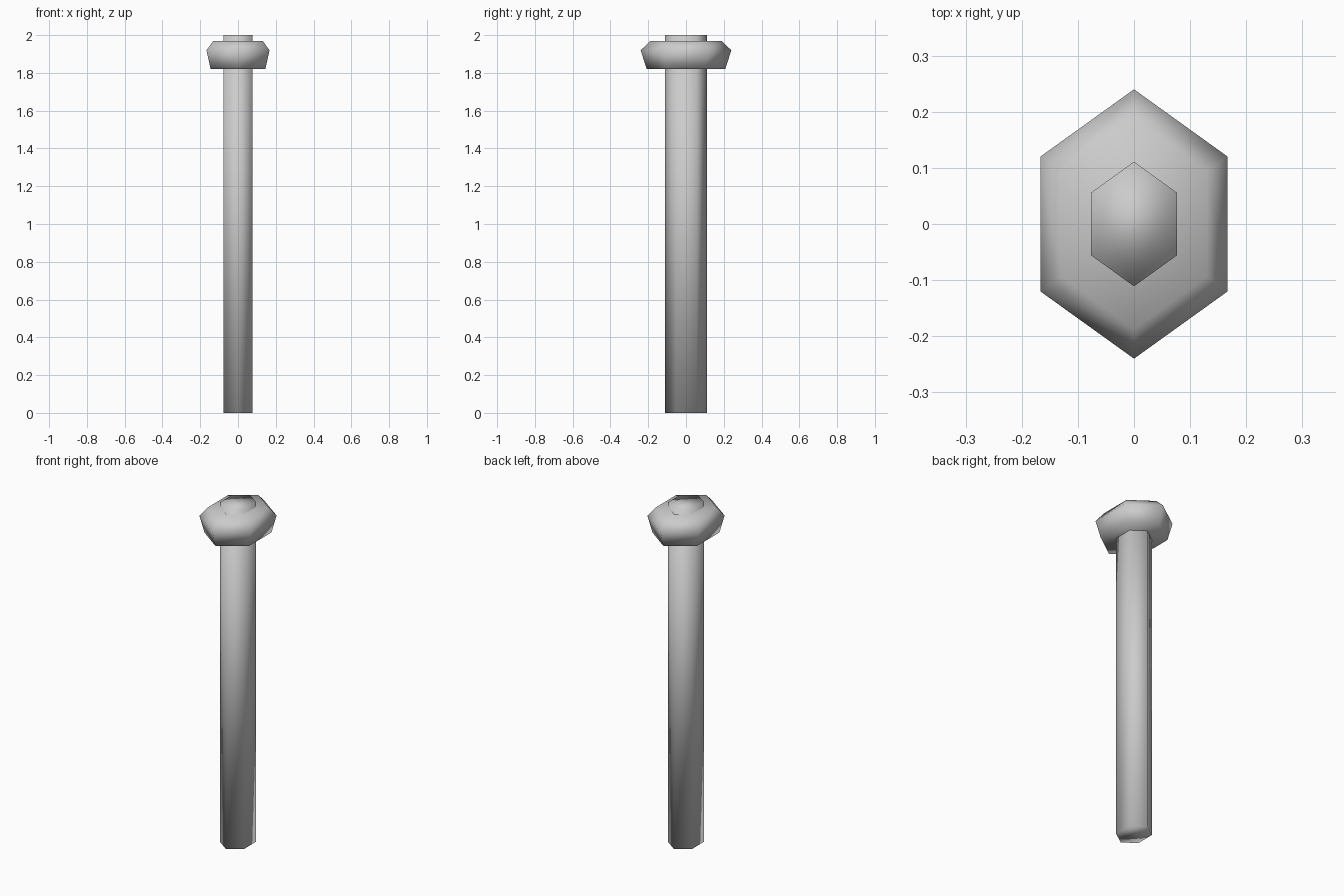
import bpy
import bmesh
import math

cube = bpy.data.objects.get("Cube")
if cube:
    bpy.data.objects.remove(cube, do_unlink=True)

grey = bpy.data.materials.new("plain grey")
grey.use_nodes = True
colour = (0.6, 0.6, 0.6, 1)
grey.diffuse_color = colour
grey.node_tree.nodes["Principled BSDF"].inputs["Base Color"].default_value = colour


def hex_stack(name, rings):
    """Closed, smooth six-sided solid from (half width, half depth, height) rings."""
    bm = bmesh.new()
    loops = []
    for half_x, half_y, z in rings:
        loop = []
        for i in range(6):
            a = math.radians(90 + 60 * i)
            x = half_x * math.cos(a) / math.cos(math.radians(30))
            loop.append(bm.verts.new((x, half_y * math.sin(a), z)))
        loops.append(loop)
    for low, high in zip(loops, loops[1:]):
        for i in range(6):
            j = (i + 1) % 6
            bm.faces.new((low[i], low[j], high[j], high[i]))
    bm.faces.new(loops[0][::-1])
    bm.faces.new(loops[-1])
    bmesh.ops.recalc_face_normals(bm, faces=bm.faces)
    for face in bm.faces:
        face.smooth = True
    mesh = bpy.data.meshes.new(name)
    bm.to_mesh(mesh)
    bm.free()
    mesh.materials.append(grey)
    obj = bpy.data.objects.new(name, mesh)
    bpy.context.collection.objects.link(obj)
    return obj


# Long six-sided shaft
hex_stack("shaft", [(0.077, 0.111, 0), (0.077, 0.111, 2)])

# Flared collar near the top
hex_stack("collar", [(0.145, 0.208, 1.82), (0.167, 0.24, 1.92), (0.13, 0.187, 1.97)])
